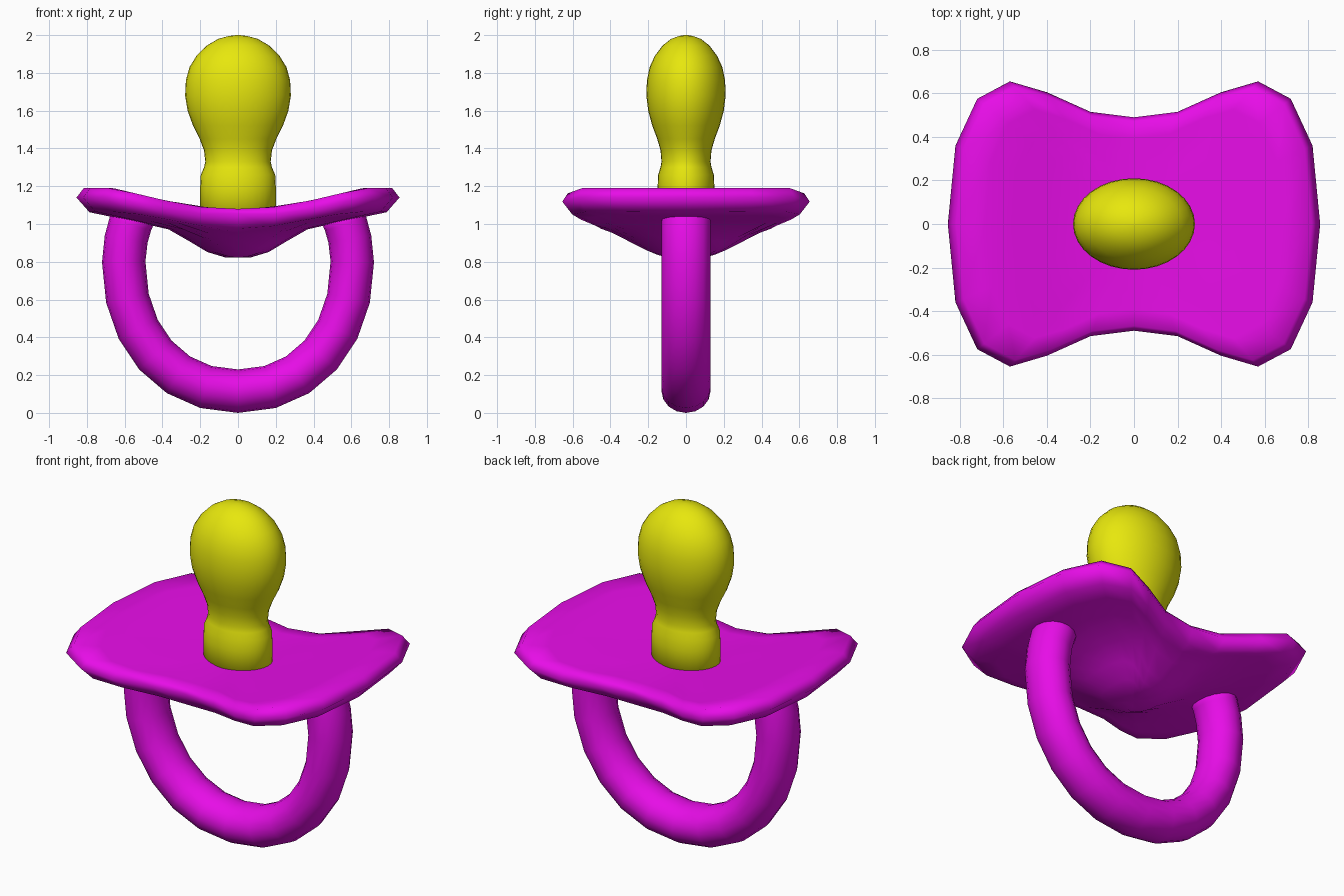
import bpy, bmesh
from math import sin, cos, pi, hypot, copysign
from mathutils import Vector

cube = bpy.data.objects.get("Cube")
if cube:
    bpy.data.objects.remove(cube, do_unlink=True)


def material(name, rgb):
    m = bpy.data.materials.new(name)
    m.use_nodes = True
    m.diffuse_color = (*rgb, 1)
    m.node_tree.nodes["Principled BSDF"].inputs["Base Color"].default_value = (*rgb, 1)
    return m


def loft(name, rings, mat):
    """Skin a list of equal-length point rings and close both ends."""
    bm = bmesh.new()
    loops = [[bm.verts.new(p) for p in ring] for ring in rings]
    n = len(rings[0])
    for a, b in zip(loops, loops[1:]):
        for i in range(n):
            j = (i + 1) % n
            bm.faces.new((a[i], a[j], b[j], b[i]))
    for end in (loops[0], loops[-1]):
        cap = bm.faces.new(end)
        bmesh.ops.poke(bm, faces=[cap])
    bmesh.ops.recalc_face_normals(bm, faces=bm.faces)
    for f in bm.faces:
        f.smooth = True
    mesh = bpy.data.meshes.new(name)
    bm.to_mesh(mesh)
    bm.free()
    mesh.materials.append(mat)
    obj = bpy.data.objects.new(name, mesh)
    bpy.context.collection.objects.link(obj)
    return obj


def interp(points, t):
    """Piecewise linear lookup."""
    for (a, u), (b, v) in zip(points, points[1:]):
        if t <= b:
            return u + (v - u) * (t - a) / (b - a)
    return points[-1][1]


magenta = material("magenta plastic", (0.8, 0.004, 0.8))
yellow = material("yellow rubber", (0.8, 0.8, 0.004))

# Shield: one quarter of the outline, mirrored into a full loop
quarter = [(0.855, 0), (0.82, 0.36), (0.72, 0.575), (0.57, 0.655),
           (0.4, 0.605), (0.2, 0.515), (0, 0.49)]
half = quarter + [(-x, y) for x, y in quarter[-2::-1]]
outline = half + [(x, -y) for x, y in half[-2:0:-1]]

# Top height follows x, underside height follows distance from the middle
top = [(0, 1.08), (0.25, 1.093), (0.45, 1.14), (0.66, 1.19), (1, 1.19)]
under = [(0, 0.82), (0.1, 0.825), (0.16, 0.85), (0.36, 0.97), (0.56, 1.015), (0.8, 1.065)]


def shield_ring(scale, height):
    return [(x * scale, y * scale, height(x * scale, y * scale)) for x, y in outline]


def top_z(x, y):
    return interp(top, abs(x))


def rim_z(x, y):
    return top_z(x, y) - 0.05 + 0.025 * (1 - min(1, abs(x) / 0.4))


def under_z(x, y):
    return interp(under, hypot(x, 0.85 * y))


rings = [shield_ring(s, top_z) for s in (0.1, 0.3, 0.5, 0.65, 0.8, 0.955)]
rings.append(shield_ring(1, rim_z))
rings += [shield_ring(s, under_z) for s in (0.92, 0.8, 0.65, 0.43, 0.3, 0.19, 0.08)]
loft("shield", rings, magenta)

# Handle: slightly squared oval arc whose ends bend into the shield
tips = [(0.592, 0.92), (0.57, 1.0), (0.545, 1.06)]
path = [(-x, z) for x, z in reversed(tips)]
for i in range(13):
    a = -pi / 2 + i * pi / 12
    sx, cz = sin(a), max(0, cos(a))
    path.append((0.605 * copysign(abs(sx) ** 0.94, sx), 0.8 - 0.685 * cz ** 0.94))
path += tips
path = [Vector((x, 0, z)) for x, z in path]
tube = []
for i, p in enumerate(path):
    along = (path[min(i + 1, len(path) - 1)] - path[max(i - 1, 0)]).normalized()
    side = Vector((along.z, 0, -along.x))
    tube.append([p + side * 0.115 * cos(t) + Vector((0, 0.13 * sin(t), 0))
                 for t in (k * pi / 8 for k in range(16))])
loft("ring_handle", tube, magenta)

# Teat: oval turned profile of (half width, height)
profile = [(0.2, 1.0), (0.2, 1.2), (0.197, 1.26), (0.18, 1.3), (0.173, 1.33),
           (0.18, 1.39), (0.203, 1.45), (0.238, 1.52), (0.267, 1.6), (0.28, 1.68),
           (0.276, 1.76), (0.257, 1.83), (0.22, 1.89), (0.165, 1.945),
           (0.105, 1.98), (0.05, 1.995), (0.01, 2.0)]
loft("teat", [[(r * cos(t), 0.75 * r * sin(t), z)
               for t in (k * pi / 16 for k in range(32))] for r, z in profile], yellow)
